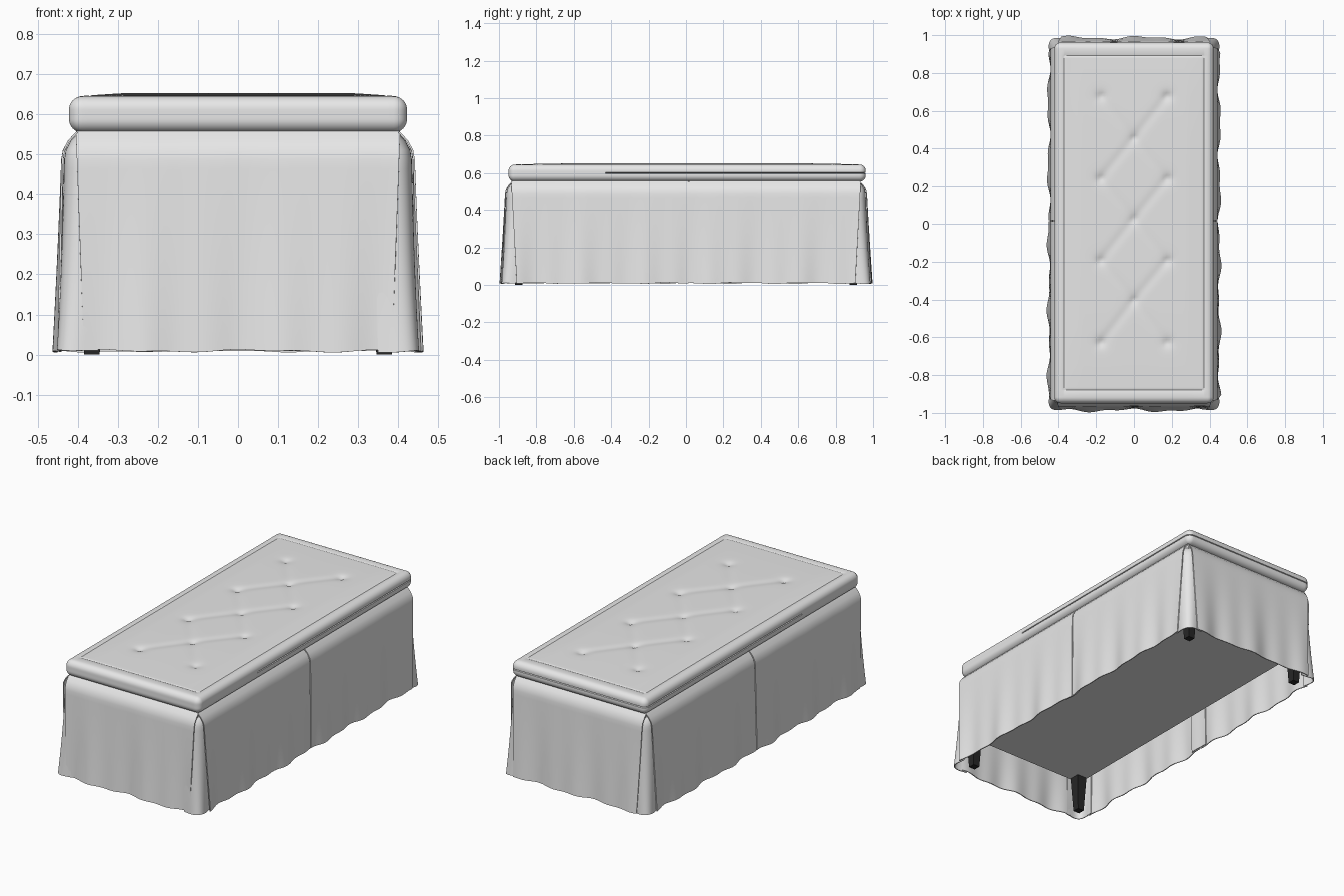
import bpy, bmesh, math
from mathutils import Vector

cube = bpy.data.objects.get("Cube")
if cube:
    bpy.data.objects.remove(cube, do_unlink=True)


def material(name, value):
    m = bpy.data.materials.new(name)
    m.use_nodes = True
    colour = (value, value, value, 1)
    m.diffuse_color = colour
    m.node_tree.nodes["Principled BSDF"].inputs["Base Color"].default_value = colour
    return m


FABRIC = material("light grey fabric", 0.8)
BLACK = material("black wood", 0.02)
SKIRT_TOP = 0.556


def finish(name, bm, mat, thickness=0, angle=40):
    bmesh.ops.recalc_face_normals(bm, faces=bm.faces)
    mesh = bpy.data.meshes.new(name)
    bm.to_mesh(mesh)
    bm.free()
    mesh.materials.append(mat)
    ob = bpy.data.objects.new(name, mesh)
    bpy.context.collection.objects.link(ob)
    bpy.ops.object.select_all(action="DESELECT")
    ob.select_set(True)
    bpy.context.view_layer.objects.active = ob
    if thickness:
        mod = ob.modifiers.new("cloth", "SOLIDIFY")
        mod.thickness, mod.offset = thickness, 0
        bpy.ops.object.modifier_apply(modifier=mod.name)
    bpy.ops.object.shade_smooth_by_angle(angle=math.radians(angle))
    return ob


def sheet(name, point, nu, nv=24):
    """Cloth grid: point(u, t) with u along the hem and t from hem to top."""
    bm = bmesh.new()
    rows = [[bm.verts.new(point(i / nu, j / nv)) for i in range(nu + 1)]
            for j in range(nv + 1)]
    for a, b in zip(rows, rows[1:]):
        for i in range(nu):
            bm.faces.new((a[i], a[i + 1], b[i + 1], b[i]))
    return finish(name, bm, FABRIC, 0.005)


def curl(t):
    return -0.035 * max(0, (t - 0.88) / 0.12) ** 2


def half_x(t):
    return 0.437 + 0.013 * (1 - t) + curl(t)


def half_y(t):
    return 0.962 + 0.022 * (1 - t) + curl(t)


def wave(a, seed):
    return 0.6 * math.sin(17 * a + seed) + 0.4 * math.sin(37 * a + 2 * seed)


def height(a, t, seed):
    hem = 0.009 + 0.004 * wave(a, seed + 2)
    return hem + (SKIRT_TOP - hem) * t


def ripple(a, t, seed):
    return 0.011 * wave(a, seed) * (1 - t) ** 1.5


# Skirt end panels
for name, sy in (("front_skirt", -1), ("back_skirt", 1)):
    def end_point(u, t, sy=sy):
        x = (2 * u - 1) * (0.385 + 0.02 * t)
        return x, sy * (half_y(t) + ripple(x, t, sy)), height(x, t, sy)
    sheet(name, end_point, 60)

# Skirt side panels, parted at a centre pleat with a backing strip
SEAM = 0.015
for side, sx in (("left", 1), ("right", -1)):
    for part, sy in (("front", -1), ("back", 1)):
        def side_point(u, t, sx=sx, sy=sy):
            start = SEAM + sy * 0.003
            y = start + (sy * (0.905 + 0.03 * t) - start) * u
            x = half_x(t) + ripple(y, t, sx + 4)
            return sx * x, y, height(y, t, sx)
        sheet(f"{side}_{part}_skirt", side_point, 70)

    def pleat_point(u, t, sx=sx):
        y = SEAM + (u - 0.5) * 0.12
        x = half_x(t) + ripple(y, t, sx + 4) - 0.007
        return sx * x, y, height(y, t, sx) + 0.003 * (1 - t)
    sheet(f"{side}_pleat", pleat_point, 8)

    # Rounded corner pleats tucked behind the panels
    for part, sy in (("front", -1), ("back", 1)):
        def corner_point(u, t, sx=sx, sy=sy):
            a, r = u * math.pi / 2, 0.1
            cx = max(0, math.cos(a)) ** 0.6
            cy = max(0, math.sin(a)) ** 0.6
            out = 0.016 * (1 - t) ** 2 * math.sin(2 * a) - 0.007
            x = half_x(t) - r + (r + out) * cx
            y = half_y(t) - r + (r + out) * cy
            return sx * x, sy * y, height(u * 0.2, t, sx + sy)
        sheet(f"{side}_{part}_corner_pleat", corner_point, 20)


def box(name, size, centre, mat, foot_scale=1):
    bm = bmesh.new()
    bmesh.ops.create_cube(bm, size=1)
    for v in bm.verts:
        k = foot_scale if v.co.z < 0 else 1
        v.co = Vector((v.co.x * size[0] * k, v.co.y * size[1] * k,
                       v.co.z * size[2])) + Vector(centre)
    return finish(name, bm, mat, angle=30)


# Base frame and tapered legs
box("base_frame", (0.8, 1.86, 0.355), (0, 0, 0.3775), FABRIC)
for side, sx in (("left", 1), ("right", -1)):
    for part, sy in (("front", -1), ("back", 1)):
        box(f"{side}_{part}_leg", (0.06, 0.06, 0.2),
            (sx * 0.365, sy * 0.895, 0.1), BLACK, 0.65)

# Tufted cushion: a finely cut block, rounded, then dimpled
HALF = Vector((0.422, 0.955, 0.045))
CENTRE = Vector((0, 0.006, 0.6))
R = 0.033
BUTTONS = [(sx * 0.175, 0.67 - 0.435 * i) for i in range(4) for sx in (-1, 1)]
BUTTONS += [(0, 0.45 - 0.43 * i) for i in range(3)]
FOLDS = [(Vector(a), Vector(b)) for a in BUTTONS for b in BUTTONS
         if a[1] > b[1] and (Vector(a) - Vector(b)).length < 0.32]
BORDER_X, BORDER_Y = 0.37, 0.885


def cuts(axis):
    h = HALF[axis] - R
    rounding = [h] + [h + R * math.tan(math.radians(a)) for a in (11, 22, 34)]
    if axis == 2:
        seam = [0.003, 0.006]
    else:
        edge = (BORDER_X, BORDER_Y)[axis]
        n = int(edge / 0.014)
        seam = [edge * i / n for i in range(1, n + 1)] + [edge - 0.004, edge + 0.004]
    values = rounding + seam
    return [0] + values + [-v for v in values]


def tuft(x, y):
    """Height change of the padded top."""
    fx, fy = max(0, 1 - (x / 0.4) ** 2), max(0, 1 - (y / 0.93) ** 4)
    z = 0.008 * min(1, 2 * fx) * fy
    p = Vector((x, y))
    for b in BUTTONS:
        z -= 0.016 * math.exp(-(p - Vector(b)).length / 0.018)
    crease = 0
    for a, b in FOLDS:
        d = b - a
        k = min(1, max(0, (p - a).dot(d) / d.length_squared))
        depth = 0.004 if d.x < 0 else 0.002
        crease = max(crease, depth * math.exp(-((p - a - d * k).length / 0.022) ** 2))
    z -= crease
    on_x = abs(abs(x) - BORDER_X) < 0.002 and abs(y) <= BORDER_Y
    on_y = abs(abs(y) - BORDER_Y) < 0.002 and abs(x) <= BORDER_X
    return z - (0.002 if on_x or on_y else 0)


bm = bmesh.new()
bmesh.ops.create_cube(bm, size=2)
bmesh.ops.scale(bm, vec=HALF, verts=bm.verts)
for axis in (2, 0, 1):
    normal = Vector([float(i == axis) for i in range(3)])
    for c in cuts(axis):
        bmesh.ops.bisect_plane(bm, geom=bm.verts[:] + bm.edges[:] + bm.faces[:],
                               dist=1e-6, plane_co=normal * c, plane_no=normal)
for v in bm.verts:
    p = v.co.copy()
    q = Vector([max(-(h - R), min(h - R, c)) for c, h in zip(p, HALF)])
    away = (p - q).normalized()
    new = q + away * R
    if p.z > HALF.z - 1e-4:
        new.z += tuft(p.x, p.y)
    # Opening seam around the back and most of both sides
    if abs(p.z) < 0.001 and p.y > -0.43:
        new -= away * 0.008
    v.co = new + CENTRE
finish("tufted_cushion", bm, FABRIC, angle=50)
